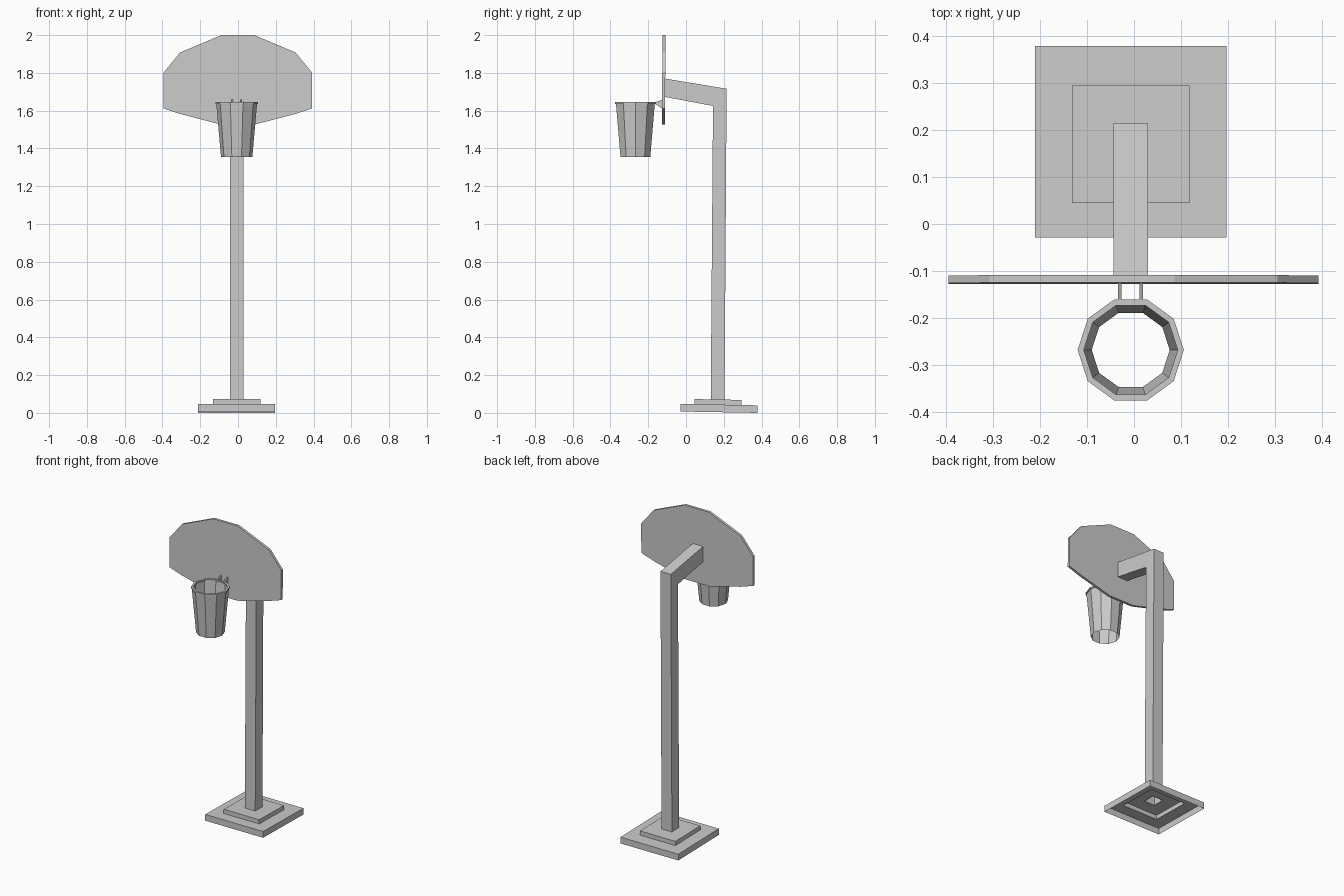
import bpy
import math

if "Cube" in bpy.data.objects:
    bpy.data.objects.remove(bpy.data.objects["Cube"])

CX = -0.007  # centre line of post, base and hoop


def add_mesh(name, verts, faces):
    mesh = bpy.data.meshes.new(name)
    mesh.from_pydata(verts, [], faces)
    mesh.update()
    obj = bpy.data.objects.new(name, mesh)
    bpy.context.collection.objects.link(obj)
    return obj


def loft(name, rings, closed=False):
    """Skin a list of equal-sized rings with quads, optionally joining last to first."""
    n = len(rings[0])
    verts = [v for ring in rings for v in ring]
    count = len(rings)
    faces = []
    for i in range(count if closed else count - 1):
        a, b = i * n, ((i + 1) % count) * n
        for j in range(n):
            k = (j + 1) % n
            faces.append((a + j, a + k, b + k, b + j))
    return add_mesh(name, verts, faces)


def prism(name, ring_a, ring_b):
    """Closed solid between two matching outlines."""
    n = len(ring_a)
    faces = [tuple(reversed(range(n))), tuple(range(n, 2 * n))]
    faces += [(j, (j + 1) % n, n + (j + 1) % n, n + j) for j in range(n)]
    return add_mesh(name, ring_a + ring_b, faces)


def square(half, z, cy):
    # the base tips very slightly towards the back
    corners = [(-1, -1), (1, -1), (1, 1), (-1, 1)]
    ring = []
    for sx, sy in corners:
        y = cy + sy * half
        ring.append((CX + sx * half, y, z + 0.018 * (0.38 - y)))
    return ring


def decagon(r, z):
    return [(CX + r * math.cos(math.tau * i / 10),
             -0.268 + r * math.sin(math.tau * i / 10), z) for i in range(10)]


# Stepped base: a hollow shell, open underneath
loft("stepped_base", [
    square(0.204, 0.0, 0.175), square(0.204, 0.04, 0.175),
    square(0.125, 0.04, 0.17), square(0.125, 0.067, 0.17),
    square(0.036, 0.067, 0.167),
])

# Post bending into the arm: square tube, front and back (y, z) points per section
sections = [((0.131, 0.069), (0.204, 0.069)),
            ((0.143, 1.625), (0.215, 1.716)),
            ((-0.112, 1.673), (-0.112, 1.77))]
w = 0.0365
loft("post_and_arm", [
    [(CX - w, *f), (CX + w, *f), (CX + w, *b), (CX - w, *b)] for f, b in sections
])

# Backboard: mirrored half outline, extruded in y
half = [(0.087, 1.526), (0.307, 1.583), (0.394, 1.612),
        (0.394, 1.80), (0.306, 1.908), (0.087, 2.0)]
outline = half + [(-x, z) for x, z in reversed(half)]


def board_ring(y):
    return [(x - 0.001, y + 0.008 * (z - 1.76), z) for x, z in outline]


prism("backboard", board_ring(-0.126), board_ring(-0.110))

# Hoop rim: flat ten-sided ring
loft("hoop_rim", [decagon(0.113, 1.636), decagon(0.113, 1.645),
                  decagon(0.100, 1.645), decagon(0.100, 1.636)], closed=True)

# Net: single tapered wall, open at both ends
loft("net", [decagon(0.083, 1.355), decagon(0.108, 1.637)])

# Hoop bracket: two tapering side plates
plate = [(-0.127, 1.612), (-0.161, 1.634), (-0.161, 1.645), (-0.127, 1.658)]
for side, x0, x1 in (("left", -0.034, -0.027), ("right", 0.012, 0.019)):
    prism("hoop_bracket_" + side,
          [(x1, y, z) for y, z in plate],
          [(x0, y, z) for y, z in plate])
